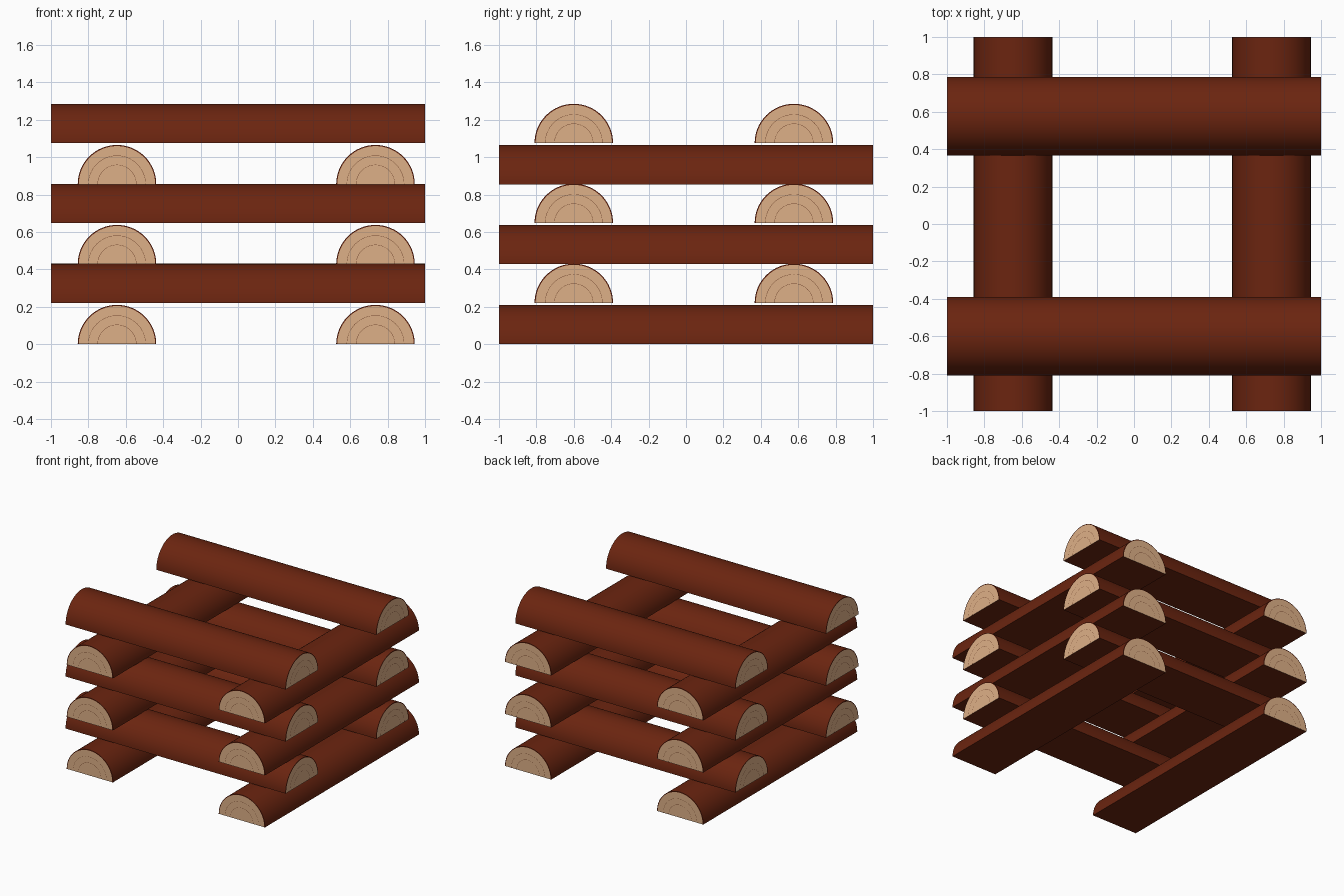
import bpy, bmesh, math
from mathutils import Matrix

if "Cube" in bpy.data.objects:
    bpy.data.objects.remove(bpy.data.objects["Cube"])

R = 0.21        # log radius
SEG = 32        # sides around the half circle


def material(name, rgb):
    m = bpy.data.materials.new(name)
    m.diffuse_color = (*rgb, 1)
    m.use_nodes = True
    m.node_tree.nodes["Principled BSDF"].inputs["Base Color"].default_value = m.diffuse_color
    return m


BARK = material("bark", (0.147, 0.018, 0.005))
WOOD = material("cut_wood", (0.73, 0.434, 0.243))
RING = material("growth_ring", (0.2, 0.07, 0.03))

# Concentric end-grain bands: outer radius and material slot
BANDS = [(0.1025, 1), (0.1045, 2), (0.152, 1), (0.154, 2), (0.204, 1), (R, 0)]


def half_log(name, x, y, z, along_x):
    bm = bmesh.new()
    ends = []
    for s in (-1, 1):
        # half-disc end made of nested arcs around the flat side's middle
        centre = bm.verts.new((0, s, 0))
        prev = None
        for r, slot in BANDS:
            arc = [bm.verts.new((r * math.cos(math.pi * i / SEG), s,
                                 r * math.sin(math.pi * i / SEG)))
                   for i in range(SEG + 1)]
            for i in range(SEG):
                if prev:
                    f = bm.faces.new((prev[i], arc[i], arc[i + 1], prev[i + 1]))
                else:
                    f = bm.faces.new((centre, arc[i], arc[i + 1]))
                f.material_index = slot
            rim = rim_right + [arc[0]] if prev else [centre, arc[0]]
            rim_left = [arc[SEG]] + (rim_left if prev else [])
            rim_right = rim
            prev = arc
        ends.append((prev, rim_left + rim_right))
    (arc_a, flat_a), (arc_b, flat_b) = ends
    # rounded bark
    for i in range(SEG):
        bm.faces.new((arc_a[i], arc_a[i + 1], arc_b[i + 1], arc_b[i]))
    # flat split underside
    bm.faces.new(flat_a + flat_b[::-1])
    bmesh.ops.recalc_face_normals(bm, faces=bm.faces)
    if along_x:
        bm.transform(Matrix.Rotation(math.pi / 2, 4, 'Z'))
    me = bpy.data.meshes.new(name)
    bm.to_mesh(me)
    bm.free()
    for m in (BARK, WOOD, RING):
        me.materials.append(m)
    ob = bpy.data.objects.new(name, me)
    ob.location = (x, y, z)
    bpy.context.collection.objects.link(ob)
    bpy.ops.object.select_all(action='DESELECT')
    ob.select_set(True)
    bpy.context.view_layer.objects.active = ob
    bpy.ops.object.shade_smooth_by_angle(angle=math.radians(30))


# Three crossed tiers: a lower pair running front to back, an upper pair side to side
for tier in range(3):
    z = tier * 0.4275
    for side, x in (("left", -0.647), ("right", 0.735)):
        half_log(f"lengthwise_log_{side}_{tier + 1}", x, 0, z, False)
    for side, y in (("front", -0.60), ("back", 0.577)):
        half_log(f"crosswise_log_{side}_{tier + 1}", 0, y, z + 0.22, True)
